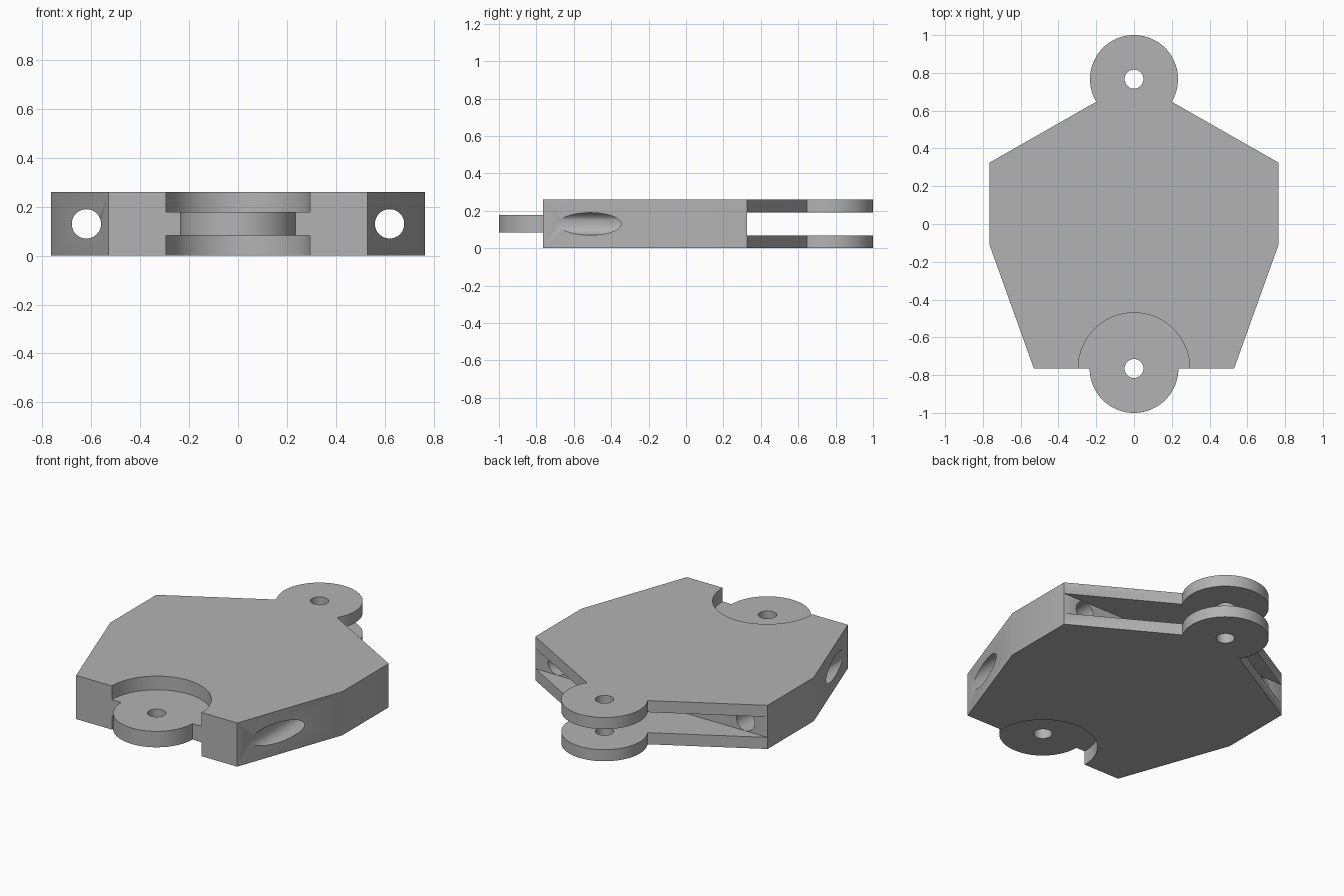
import bpy, bmesh, math
from mathutils import Matrix

if "Cube" in bpy.data.objects:
    bpy.data.objects.remove(bpy.data.objects["Cube"])

H = 0.26                       # link thickness
BACK, FRONT, R = 0.767, -0.765, 0.235

grey = bpy.data.materials.new("plain grey")
grey.diffuse_color = (0.45, 0.45, 0.45, 1)
grey.use_nodes = True
grey.node_tree.nodes["Principled BSDF"].inputs["Base Color"].default_value = grey.diffuse_color


def finish(name, bm):
    bmesh.ops.recalc_face_normals(bm, faces=bm.faces)
    me = bpy.data.meshes.new(name)
    bm.to_mesh(me)
    bm.free()
    me.materials.append(grey)
    ob = bpy.data.objects.new(name, me)
    bpy.context.collection.objects.link(ob)
    return ob


def prism(name, pts, z0, z1):
    bm = bmesh.new()
    face = bm.faces.new([bm.verts.new((x, y, z0)) for x, y in pts])
    out = bmesh.ops.extrude_face_region(bm, geom=[face])
    for v in out["geom"]:
        if isinstance(v, bmesh.types.BMVert):
            v.co.z = z1
    return finish(name, bm)


def arc(cy, r, a0, a1, n):
    return [(r * math.cos(math.radians(a0 + (a1 - a0) * i / n)),
             cy + r * math.sin(math.radians(a0 + (a1 - a0) * i / n))) for i in range(n + 1)]


def circle(cy, r, n=64):
    return arc(cy, r, 0, 360, n)[:-1]


# Link body: angular plate with a round lug at each end
side = [(0.53, FRONT), (0.765, -0.11), (0.765, 0.325)]
outline = (arc(FRONT, R, 180, 360, 48) + side
           + arc(BACK, 0.233, -31, 211, 64)
           + [(-x, y) for x, y in reversed(side)])
body = prism("link_body", outline, 0, H)

cutters = [
    # Fork slot between the two rear lugs
    prism("fork_slot", [(-1, 0.3255), (1, 0.3255), (1, 1.2), (-1, 1.2)], 0.069, 0.191),
    # Round clearance above and below the front tongue
    prism("top_recess", circle(FRONT, 0.295, 96), 0.178, H + 0.1),
    prism("bottom_recess", circle(FRONT, 0.295, 96), -0.1, 0.083),
    # Hinge pin holes
    prism("back_pin_hole", circle(BACK, 0.05, 40), -0.1, H + 0.1),
    prism("front_pin_hole", circle(FRONT, 0.05, 40), -0.1, H + 0.1),
]

# Lengthwise cord holes
for name, x in (("left_cord_hole", -0.62), ("right_cord_hole", 0.62)):
    bm = bmesh.new()
    bmesh.ops.create_cone(
        bm, cap_ends=True, segments=48, radius1=0.06, radius2=0.06, depth=3,
        matrix=Matrix.Translation((x, 0, H / 2)) @ Matrix.Rotation(math.pi / 2, 4, 'X'))
    cutters.append(finish(name, bm))

# Cut everything, then remove the cutters
bpy.context.view_layer.objects.active = body
body.select_set(True)
for c in cutters:
    c.hide_render = True
    mod = body.modifiers.new(c.name, 'BOOLEAN')
    mod.operation = 'DIFFERENCE'
    mod.solver = 'EXACT'
    mod.object = c
    bpy.ops.object.modifier_apply(modifier=mod.name)
    bpy.data.objects.remove(c)

bpy.ops.object.shade_smooth_by_angle(angle=math.radians(30))
